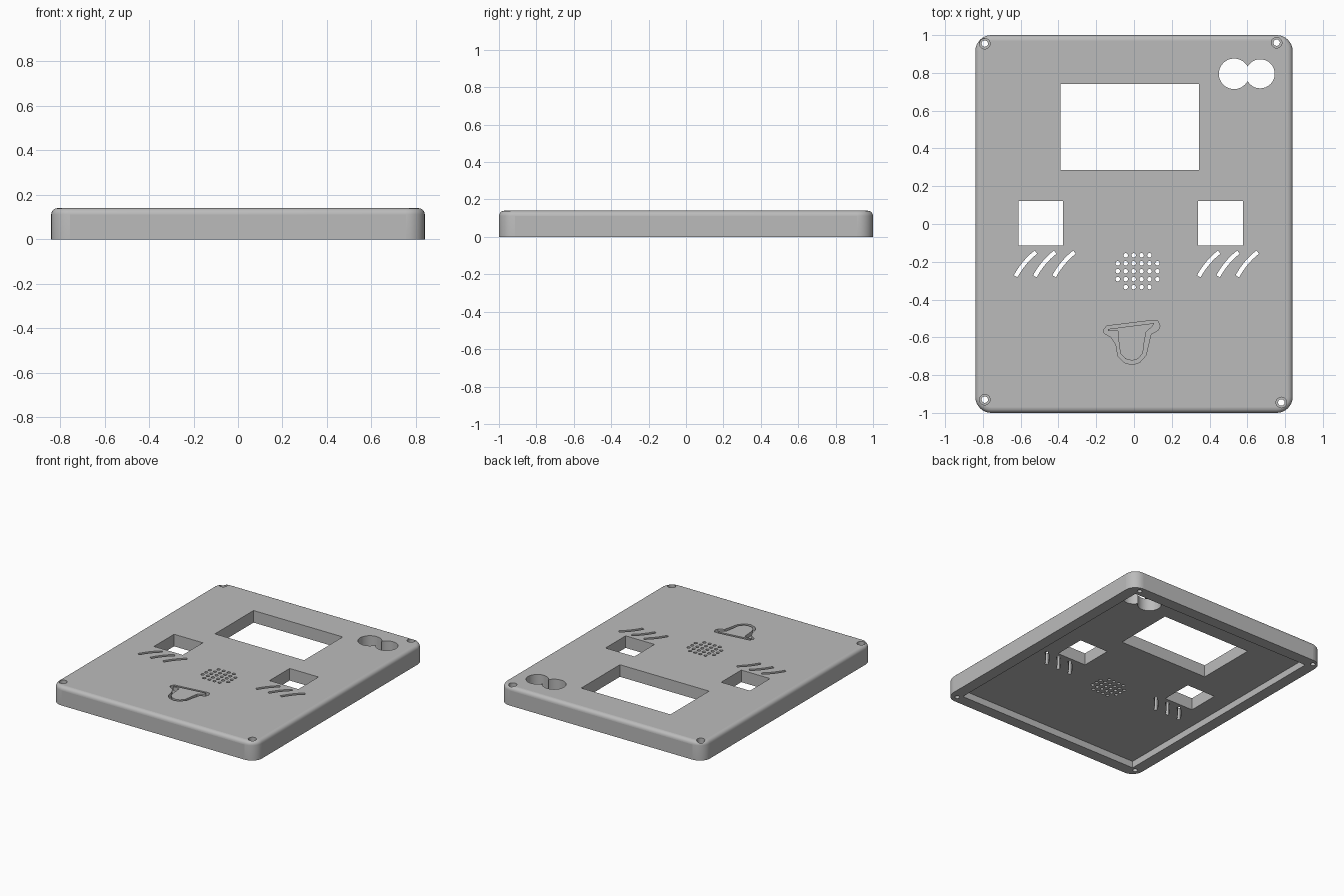
import bpy, bmesh, math
from mathutils import Vector

if "Cube" in bpy.data.objects:
    bpy.data.objects.remove(bpy.data.objects["Cube"])

HX, HY, TOP, FLOOR = 0.84, 1.0, 0.14, 0.05
GROOVE = TOP - 0.03

grey = bpy.data.materials.new("plain grey")
grey.use_nodes = True
grey.diffuse_color = (0.5, 0.5, 0.5, 1)
grey.node_tree.nodes["Principled BSDF"].inputs["Base Color"].default_value = (0.5, 0.5, 0.5, 1)


def circle(x, y, r, n=32):
    return [(x + r * math.cos(math.tau * i / n), y + r * math.sin(math.tau * i / n)) for i in range(n)]


def rect(x0, y0, x1, y1):
    return [(x0, y0), (x1, y0), (x1, y1), (x0, y1)]


def rounded_rect(hx, hy, r, n=8):
    pts = []
    for q, (sx, sy) in enumerate([(1, 1), (-1, 1), (-1, -1), (1, -1)]):
        for i in range(n + 1):
            a = (q + i / n) * math.pi / 2
            pts.append((sx * (hx - r) + r * math.cos(a), sy * (hy - r) + r * math.sin(a)))
    return pts


def slot(x, y, half=0.011, n=8):
    # curved slit: quadratic arc with constant width
    a, b, c = Vector((x, y)), Vector((x + 0.045, y + 0.08)), Vector((x + 0.108, y + 0.128))
    left, right = [], []
    for i in range(n + 1):
        t = i / n
        p = a * (1 - t) ** 2 + b * 2 * t * (1 - t) + c * t * t
        d = ((b - a) * (1 - t) + (c - b) * t).normalized() * half
        side = Vector((-d.y, d.x))
        left.append(p + side)
        right.append(p - side)
    return [tuple(p) for p in right + left[::-1]]


def prisms(name, outlines, z0, z1, bevel=0.0):
    # one object holding an upright prism for each outline
    bm = bmesh.new()
    for pts in outlines:
        face = bm.faces.new([bm.verts.new((x, y, z0)) for x, y in pts])
        ext = bmesh.ops.extrude_face_region(bm, geom=[face], use_keep_orig=True)
        new = [g for g in ext["geom"] if isinstance(g, bmesh.types.BMVert)]
        bmesh.ops.translate(bm, verts=new, vec=(0, 0, z1 - z0))
    bmesh.ops.recalc_face_normals(bm, faces=bm.faces)
    if bevel:
        rim = [e for e in bm.edges if all(v.co.z > z1 - 1e-5 for v in e.verts)]
        bmesh.ops.bevel(bm, geom=rim, offset=bevel, segments=5, profile=0.5, affect='EDGES')
    mesh = bpy.data.meshes.new(name)
    bm.to_mesh(mesh)
    bm.free()
    mesh.materials.append(grey)
    obj = bpy.data.objects.new(name, mesh)
    bpy.context.collection.objects.link(obj)
    return obj


def activate(obj):
    bpy.ops.object.select_all(action='DESELECT')
    obj.select_set(True)
    bpy.context.view_layer.objects.active = obj


def cut(obj, outlines, z0, z1):
    tool = prisms("cutter", outlines, z0, z1)
    tool.hide_render = True
    mod = obj.modifiers.new("cut", 'BOOLEAN')
    mod.operation, mod.solver, mod.object = 'DIFFERENCE', 'EXACT', tool
    activate(obj)
    bpy.ops.object.modifier_apply(modifier=mod.name)
    bpy.data.objects.remove(tool)


# Cover plate with rounded rim
cover = prisms("cover_plate", [rounded_rect(HX, HY, 0.085)], 0, TOP, 0.028)

# Shallow recess underneath
cut(cover, [rect(0.085 - HX, 0.085 - HY, HX - 0.085, HY - 0.085)], -0.1, FLOOR)

# Screen and button windows, round double opening, screw shafts
screws = [(-0.79, 0.955), (0.755, 0.96), (-0.79, -0.93), (0.78, -0.945)]
through = [rect(-0.39, 0.285, 0.345, 0.74),
           rect(-0.612, -0.115, -0.375, 0.122),
           rect(0.34, -0.115, 0.578, 0.122),
           circle(0.53, 0.795, 0.081)]
through += [circle(x, y, 0.017, 20) for x, y in screws]

# Curved slits on both sides
for start in (-0.627, 0.343):
    through += [slot(start + 0.102 * i, -0.277) for i in range(3)]

# Speaker grille, short rows at top and bottom
for row in range(5):
    for col in range(6):
        if row in (0, 4) and col in (0, 5):
            continue
        through.append(circle(0.019 + (col - 2.5) * 0.042, -0.25 + (row - 2) * 0.042, 0.012, 16))
cut(cover, through, -0.2, 0.3)

# Second lobe of the double opening
cut(cover, [circle(0.668, 0.795, 0.077)], -0.2, 0.3)

# Screw head counterbores
cut(cover, [circle(x, y, 0.028, 24) for x, y in screws], TOP - 0.04, 0.3)

# Engraved snout outline: sunk outer shape with a flush island inside
outer = [(-.16, -.56), (-.145, -.54), (.1, -.51), (.125, -.512), (.138, -.54), (.128, -.562),
         (.09, -.583), (.076, -.64), (.064, -.694), (.03, -.733), (-.01, -.745), (-.053, -.733),
         (-.085, -.7), (-.095, -.64), (-.12, -.6), (-.158, -.578)]
inner = [(-.138, -.556), (.105, -.525), (.1, -.54), (.064, -.572), (.053, -.635), (.047, -.685),
         (.02, -.715), (-.01, -.723), (-.045, -.715), (-.072, -.685), (-.08, -.635), (-.085, -.567),
         (-.138, -.567)]
cut(cover, [outer], GROOVE, 0.3)
island = prisms("snout_island", [inner], GROOVE - 0.01, TOP)

# Smooth curved walls, keep the broad planes flat
for obj in (cover, island):
    activate(obj)
    bpy.ops.object.shade_smooth_by_angle(angle=math.radians(30))
    for p in obj.data.polygons:
        if abs(p.normal.z) > 0.99 or p.area > 0.03:
            p.use_smooth = False
